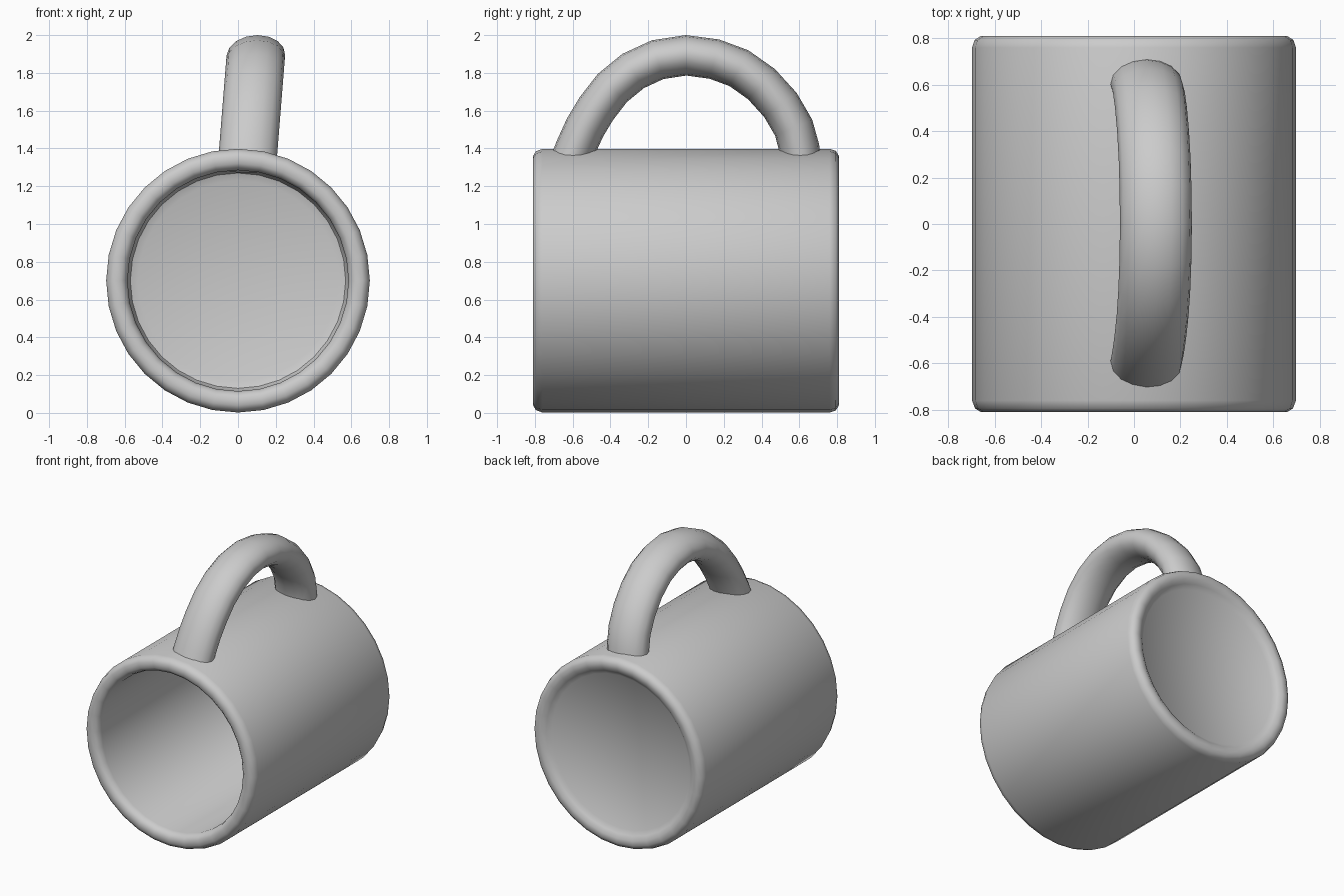
import bpy, bmesh, math
from mathutils import Vector

cube = bpy.data.objects.get("Cube")
if cube:
    bpy.data.objects.remove(cube, do_unlink=True)


def finish(name, bm, angle):
    """Turn a bmesh into a smooth-shaded object."""
    bmesh.ops.remove_doubles(bm, verts=bm.verts, dist=0.0005)
    bmesh.ops.recalc_face_normals(bm, faces=bm.faces)
    mesh = bpy.data.meshes.new(name)
    bm.to_mesh(mesh)
    bm.free()
    obj = bpy.data.objects.new(name, mesh)
    bpy.context.collection.objects.link(obj)
    bpy.ops.object.select_all(action='DESELECT')
    obj.select_set(True)
    bpy.context.view_layer.objects.active = obj
    bpy.ops.object.shade_smooth_by_angle(angle=math.radians(angle))
    return obj


def lathe(name, profile, center, steps):
    """Spin (radius, y) points about a line parallel to y."""
    bm = bmesh.new()
    verts = [bm.verts.new(center + Vector((r, y, 0))) for r, y in profile]
    edges = [bm.edges.new(pair) for pair in zip(verts, verts[1:])]
    bmesh.ops.spin(bm, geom=verts + edges, cent=center, axis=(0, 1, 0),
                   angle=math.tau, steps=steps)
    return finish(name, bm, 40)


def sweep(name, path, half_width, half_depth, sides, lean):
    """Sweep an ellipse along (y, z) points, leaning sideways with height."""
    bm = bmesh.new()
    points = [Vector((0, y, z)) for y, z in path]
    rings = []
    for i, p in enumerate(points):
        tangent = points[min(i + 1, len(points) - 1)] - points[max(i - 1, 0)]
        normal = tangent.cross(Vector((1, 0, 0))).normalized()
        ring = []
        for k in range(sides):
            a = math.tau * k / sides
            v = p + normal * half_depth * math.sin(a)
            v.x = half_width * math.cos(a) + lean(v.z)
            ring.append(bm.verts.new(v))
        rings.append(ring)
    for a, b in zip(rings, rings[1:]):
        for k in range(sides):
            n = (k + 1) % sides
            bm.faces.new((a[k], a[n], b[n], b[k]))
    bm.faces.new(rings[0])
    bm.faces.new(rings[-1])
    return finish(name, bm, 40)


# Mug lying on its side: open rounded lip in front, shallow recess in the base
wall = [
    (0, 0.67), (0.53, 0.67), (0.57, 0.655), (0.585, 0.62),
    (0.585, -0.76), (0.595, -0.79), (0.62, -0.81),
    (0.66, -0.81), (0.685, -0.795), (0.698, -0.76),
    (0.698, 0.76), (0.687, 0.793), (0.66, 0.81),
    (0.625, 0.808), (0.595, 0.79), (0.565, 0.765), (0, 0.765),
]
lathe("mug_body", wall, Vector((0, 0, 0.7)), 32)

# Arched handle on top, leaning slightly to the left
arch = [
    (-0.62, 1.31), (-0.585, 1.4), (-0.535, 1.51), (-0.475, 1.61),
    (-0.39, 1.72), (-0.28, 1.81), (-0.15, 1.87), (0, 1.893),
    (0.15, 1.873), (0.28, 1.825), (0.4, 1.74), (0.5, 1.63),
    (0.57, 1.51), (0.6, 1.4), (0.612, 1.31),
]
sweep("handle", arch, 0.155, 0.107, 16, lambda z: 0.055 + 0.08 * (z - 1.4))
